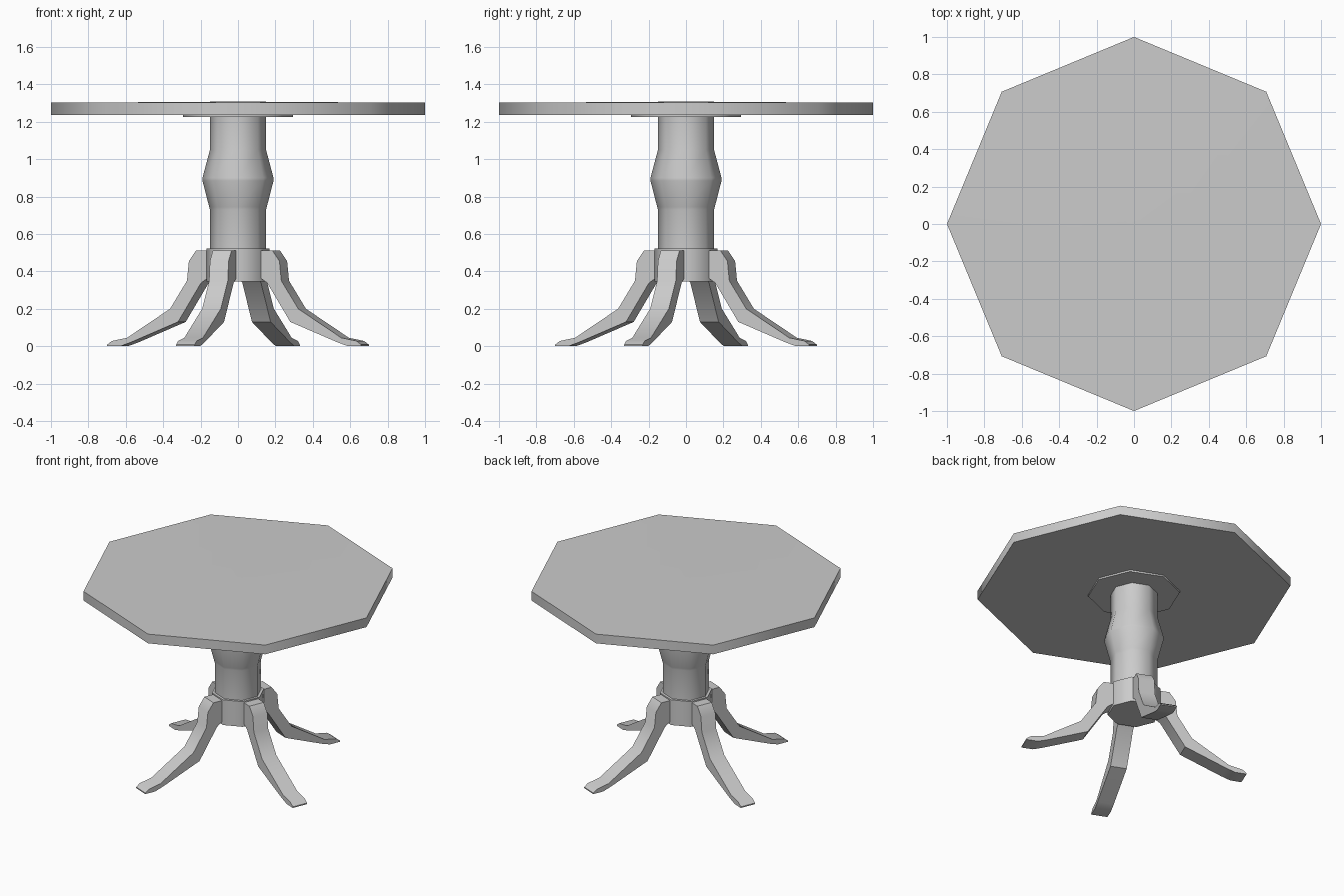
import bpy, bmesh
from math import radians, sin, cos, tau

cube = bpy.data.objects.get("Cube")
if cube:
    bpy.data.objects.remove(cube)

# One plain grey for the whole table
grey = bpy.data.materials.new("plain_grey")
grey.use_nodes = True
colour = (0.6, 0.6, 0.6, 1)
grey.diffuse_color = colour
grey.node_tree.nodes["Principled BSDF"].inputs["Base Color"].default_value = colour


def finish(name, bm, angle):
    bmesh.ops.remove_doubles(bm, verts=bm.verts, dist=1e-5)
    bmesh.ops.recalc_face_normals(bm, faces=bm.faces)
    mesh = bpy.data.meshes.new(name)
    bm.to_mesh(mesh)
    bm.free()
    mesh.materials.append(grey)
    mesh.shade_smooth()
    mesh.set_sharp_from_angle(angle=radians(angle))
    obj = bpy.data.objects.new(name, mesh)
    bpy.context.collection.objects.link(obj)
    return obj


def turned(name, profile, sides=8):
    """Octagonal turning from (radius, height) points, capped at both ends."""
    bm = bmesh.new()
    rings = [[bm.verts.new((r * cos(tau * i / sides), r * sin(tau * i / sides), z))
              for i in range(sides)] for r, z in profile]
    for low, high in zip(rings, rings[1:]):
        for i in range(sides):
            j = (i + 1) % sides
            bm.faces.new((low[i], low[j], high[j], high[i]))
    bm.faces.new(rings[0])
    bm.faces.new(rings[-1])
    return finish(name, bm, 50)


# Table top with a barely raised centre
turned("table_top", [(1, 1.237), (1, 1.302), (0.6, 1.304), (0.3, 1.306), (0.03, 1.308)])
turned("mounting_plate", [(0.293, 1.225), (0.293, 1.24)])

# Pedestal with a bulged middle, and the hub that holds the legs
turned("column", [(0.15, 0.5), (0.15, 0.73), (0.154, 0.745), (0.19, 0.885),
                  (0.19, 0.9), (0.15, 1.05), (0.15, 1.23)])
turned("leg_hub", [(0.168, 0.345), (0.168, 0.522)])

# Curved legs: matching outer and inner edges as (radius, height)
outer = [(0.22, 0.513), (0.262, 0.455), (0.273, 0.35), (0.371, 0.2),
         (0.62, 0.045), (0.708, 0.028), (0.735, 0.008)]
inner = [(0.1, 0.513), (0.1, 0.4), (0.192, 0.338), (0.325, 0.13),
         (0.6, 0.02), (0.66, 0), (0.735, 0)]
half_width = 0.054


def leg(name, turn):
    bm = bmesh.new()
    rings = []
    for (ro, zo), (ri, zi) in zip(outer, inner):
        corners = [(ro, -half_width, zo), (ro, half_width, zo),
                   (ri, half_width, zi), (ri, -half_width, zi)]
        rings.append([bm.verts.new(c) for c in corners])
    for a, b in zip(rings, rings[1:]):
        for i in range(4):
            j = (i + 1) % 4
            bm.faces.new((a[i], a[j], b[j], b[i]))
    bm.faces.new(rings[0])
    bm.faces.new(rings[-1])
    finish(name, bm, 35).rotation_euler.z = radians(turn)


for i, place in enumerate(["back", "right", "front", "left"]):
    leg(place + "_leg", 67.5 + 90 * i)
